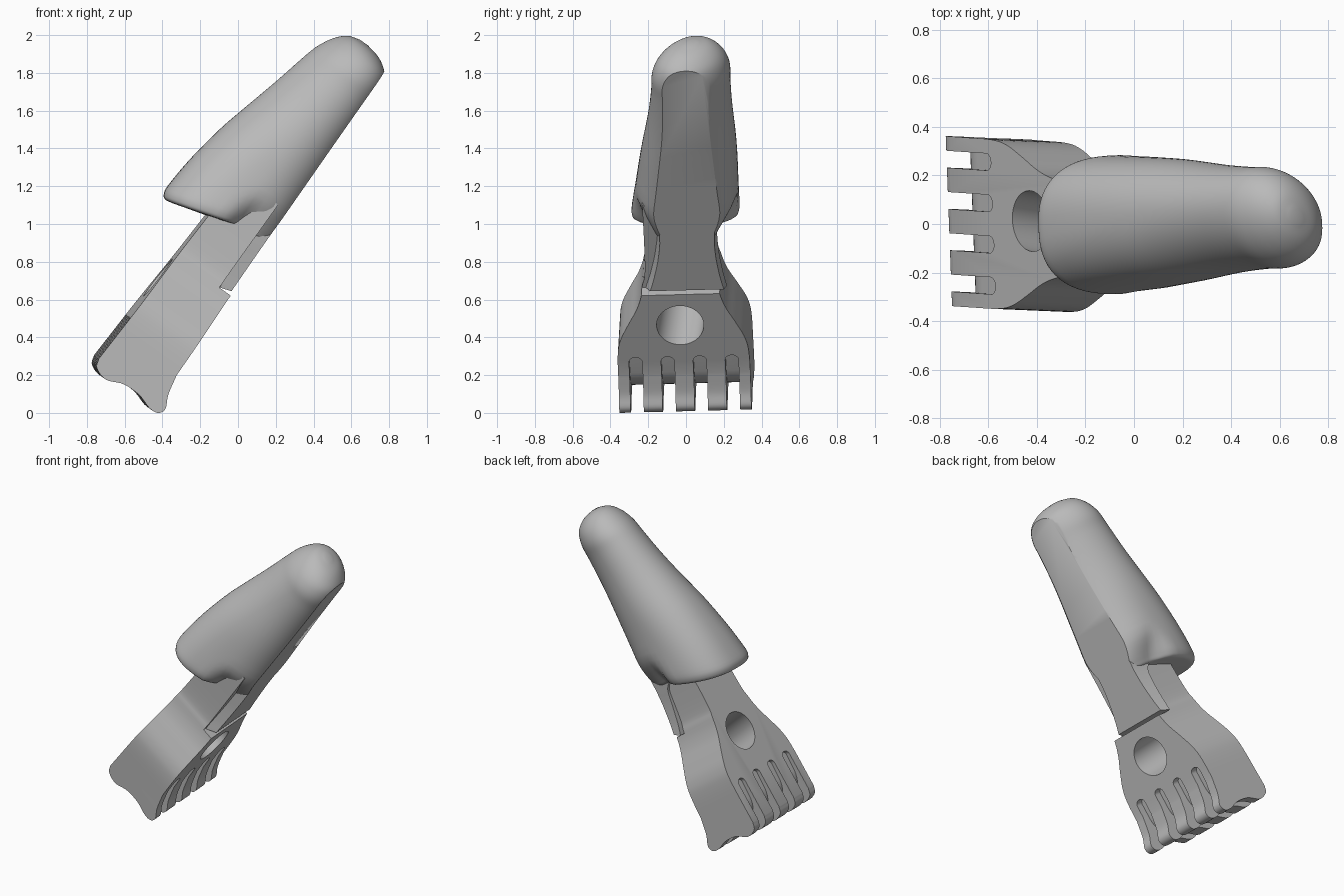
import bpy, bmesh, math
from mathutils import Matrix, Vector

if "Cube" in bpy.data.objects:
    bpy.data.objects.remove(bpy.data.objects["Cube"])

grey = bpy.data.materials.new("plain grey")
grey.use_nodes = True
COLOUR = (0.49, 0.49, 0.49, 1)
grey.diffuse_color = COLOUR
grey.node_tree.nodes["Principled BSDF"].inputs["Base Color"].default_value = COLOUR

# Parts are drawn lying down: x along the tool, y across, z through its thickness
C, S = 0.575, 0.818
BASE = 0.412


def lay(x, z):
    """Standing side-on position to lying position."""
    return (C * x + S * z, -S * x + C * z)


def ease(t):
    t = min(1, max(0, t))
    return t * t * (3 - 2 * t)


def smooth(pts, n=6):
    """Catmull-Rom curve through points of any dimension."""
    p = [Vector(q) for q in pts]
    p = [2 * p[0] - p[1]] + p + [2 * p[-1] - p[-2]]
    out = []
    for a, b, c, d in zip(p, p[1:], p[2:], p[3:]):
        for i in range(n):
            t = i / n
            out.append(0.5 * (2 * b + (c - a) * t + (2 * a - 5 * b + 4 * c - d) * t * t
                              + (3 * b - a - 3 * c + d) * t ** 3))
    return out + [p[-2]]


def finish(name, bm):
    bmesh.ops.recalc_face_normals(bm, faces=bm.faces)
    me = bpy.data.meshes.new(name)
    bm.to_mesh(me)
    bm.free()
    me.materials.append(grey)
    ob = bpy.data.objects.new(name, me)
    bpy.context.collection.objects.link(ob)
    return ob


def loft(name, rings, cut_base=False):
    bm = bmesh.new()
    loops = [[bm.verts.new(p) for p in r] for r in rings]
    for a, b in zip(loops, loops[1:]):
        for i in range(len(a)):
            j = (i + 1) % len(a)
            bm.faces.new((a[i], a[j], b[j], b[i]))
    bm.faces.new(loops[0])
    bm.faces.new(loops[-1])
    if cut_base:
        geom = bm.verts[:] + bm.edges[:] + bm.faces[:]
        cut = bmesh.ops.bisect_plane(bm, geom=geom, plane_co=(0, 0, BASE),
                                     plane_no=(0, 0, -1), clear_outer=True)
        edges = [e for e in cut["geom_cut"] if isinstance(e, bmesh.types.BMEdge)]
        bmesh.ops.holes_fill(bm, edges=edges)
    return finish(name, bm)


def side_prism(name, pts, half):
    return loft(name, [[(u, y, v) for u, v in pts] for y in (-half, half)])


def plan_prism(name, pts, low, high):
    return loft(name, [[(u, y, v) for u, y in pts] for v in (low, high)])


def combine(target, tool, operation):
    mod = target.modifiers.new("cut", "BOOLEAN")
    mod.operation, mod.object, mod.solver = operation, tool, "EXACT"
    bpy.context.view_layer.update()
    me = bpy.data.meshes.new_from_object(
        target.evaluated_get(bpy.context.evaluated_depsgraph_get()))
    target.modifiers.clear()
    target.data = me
    bpy.data.objects.remove(tool)


# Comb: side profile with a hollow between two prongs
hollow = smooth([(-0.752, 0.3), (-0.762, 0.25), (-0.715, 0.19), (-0.62, 0.165),
                 (-0.54, 0.11), (-0.485, 0.04), (-0.44, 0.014), (-0.4, 0.035),
                 (-0.385, 0.11), (-0.34, 0.215)])
side = [lay(x, z) for x, z in
        [(0.05, 1.33), (-0.17, 1.05)] + [tuple(p) for p in hollow]
        + [(-0.05, 0.632), (-0.11, 0.675), (0.2, 1.11)]]
comb = side_prism("comb", side, 0.5)

# Waisted outline seen from the broad side
edge = smooth([(-0.5, 0.35), (-0.1, 0.35), (0.1, 0.348), (0.2, 0.33), (0.3, 0.285),
               (0.4, 0.235), (0.5, 0.205), (0.65, 0.185), (1.3, 0.185)])
outline = [(u, y) for u, y in edge] + [(u, -y) for u, y in reversed(edge)]
combine(comb, plan_prism("outline", outline, 0.2, 1.2), "INTERSECT")

# Four round-ended slots between the teeth
for centre in (-0.255, -0.085, 0.085, 0.255):
    end = [(0.06 + 0.03 * math.sin(a), centre - 0.035 * math.cos(a))
           for a in (math.pi * i / 10 for i in range(11))]
    pts = [(-0.7, centre - 0.035)] + end + [(-0.7, centre + 0.035)]
    combine(comb, plan_prism("slot", pts, 0.1, 1.2), "DIFFERENCE")

# Round web joining the teeth inside the slots
web = [(-0.042 - 0.15 * math.sin(a), 0.6 + 0.15 * math.cos(a))
       for a in (math.pi * i / 20 for i in range(21))]
combine(comb, side_prism("web", web + [(0.12, 0.45), (0.12, 0.75)], 0.33), "UNION")

# Slightly slanted round hole
ring = [(0.125 * math.cos(a), 0.125 * math.sin(a))
        for a in (math.tau * i / 48 for i in range(48))]
hole = loft("hole", [[(u + mu, y + my, v) for u, y in ring]
                     for mu, my, v in ((0.26, -0.028, 0.2), (0.38, 0.045, 1.0))])
combine(comb, hole, "DIFFERENCE")

# The comb leans a little sideways
for vert in comb.data.vertices:
    vert.co.y += 0.08 * (vert.co.z - 0.6) - 0.04 * vert.co.x

# Handle: domed cap with a rolled, leaning rim, pinched towards its flat underside
stations = smooth([
    (0.818, 0.935, 0.38, 0.235), (0.823, 0.968, 0.37, 0.265), (0.845, 0.99, 0.36, 0.28),
    (0.9, 1.0, 0.35, 0.285), (1.05, 0.98, 0.36, 0.272), (1.3, 0.915, 0.365, 0.25),
    (1.55, 0.848, 0.37, 0.22), (1.72, 0.807, 0.37, 0.207), (1.81, 0.783, 0.37, 0.205),
    (1.87, 0.757, 0.38, 0.19), (1.915, 0.73, 0.4, 0.165), (1.95, 0.7, 0.44, 0.13),
    (1.975, 0.665, 0.49, 0.085), (1.99, 0.61, 0.56, 0.025)], 4)
rings = []
for u, top, low, wide in stations:
    fade = min(1, max(0, (1.2 - u) / 0.28))
    power = 0.8 + 0.2 * ease((u - 0.8) / 0.7)
    ring = []
    for i in range(72):
        a = math.tau * i / 72
        c, s = (math.copysign(abs(f) ** power, f) for f in (math.cos(a), math.sin(a)))
        v = (top + low) / 2 + (top - low) / 2 * s
        pinch = 1 - 0.32 * (1 - ease((u - 0.82) / 0.22)) * ease((0.67 - v) / 0.12)
        y = wide * c * pinch + 0.22 * (u - 0.8) * (v - 0.45)
        ring.append((u - 0.3 * max(0, v - 0.575) * fade, y, v))
    rings.append(ring)
handle = loft("handle", rings, True)

# Tongue of the handle running under the comb
tongue_rings = []
for u, wide, top in smooth([(0.49, 0.205, 0.474), (0.57, 0.185, 0.485), (0.68, 0.165, 0.497),
                            (0.78, 0.155, 0.515), (0.84, 0.155, 0.57), (0.95, 0.15, 0.6)]):
    tongue_rings.append([(u + 0.02, -wide + 0.01, BASE), (u + 0.02, wide - 0.01, BASE),
                         (u, wide + 0.01, top), (u, -wide - 0.01, top)])
tongue = loft("handle_tongue", tongue_rings)

# Stand the tool up, rolled slightly about its length
parts = [comb, handle, tongue]
roll = (Matrix.Translation((0, 0, 0.6)) @ Matrix.Rotation(math.radians(2.6), 4, "X")
        @ Matrix.Translation((0, 0, -0.6)))
stand = Matrix(((C, 0, -S, 0), (0, 1, 0, 0), (S, 0, C, 0), (0, 0, 0, 1))) @ roll
for ob in parts:
    ob.data.transform(stand)

# Settle on the floor and centre
pts = [v.co for ob in parts for v in ob.data.vertices]
lo = Vector([min(p[i] for p in pts) for i in range(3)])
hi = Vector([max(p[i] for p in pts) for i in range(3)])
origin = Vector(((lo.x + hi.x) / 2, (lo.y + hi.y) / 2, lo.z))
for ob in parts:
    ob.data.transform(Matrix.Translation(-origin))
    bpy.ops.object.select_all(action="DESELECT")
    ob.select_set(True)
    bpy.context.view_layer.objects.active = ob
    bpy.ops.object.shade_smooth_by_angle(angle=math.radians(35))
